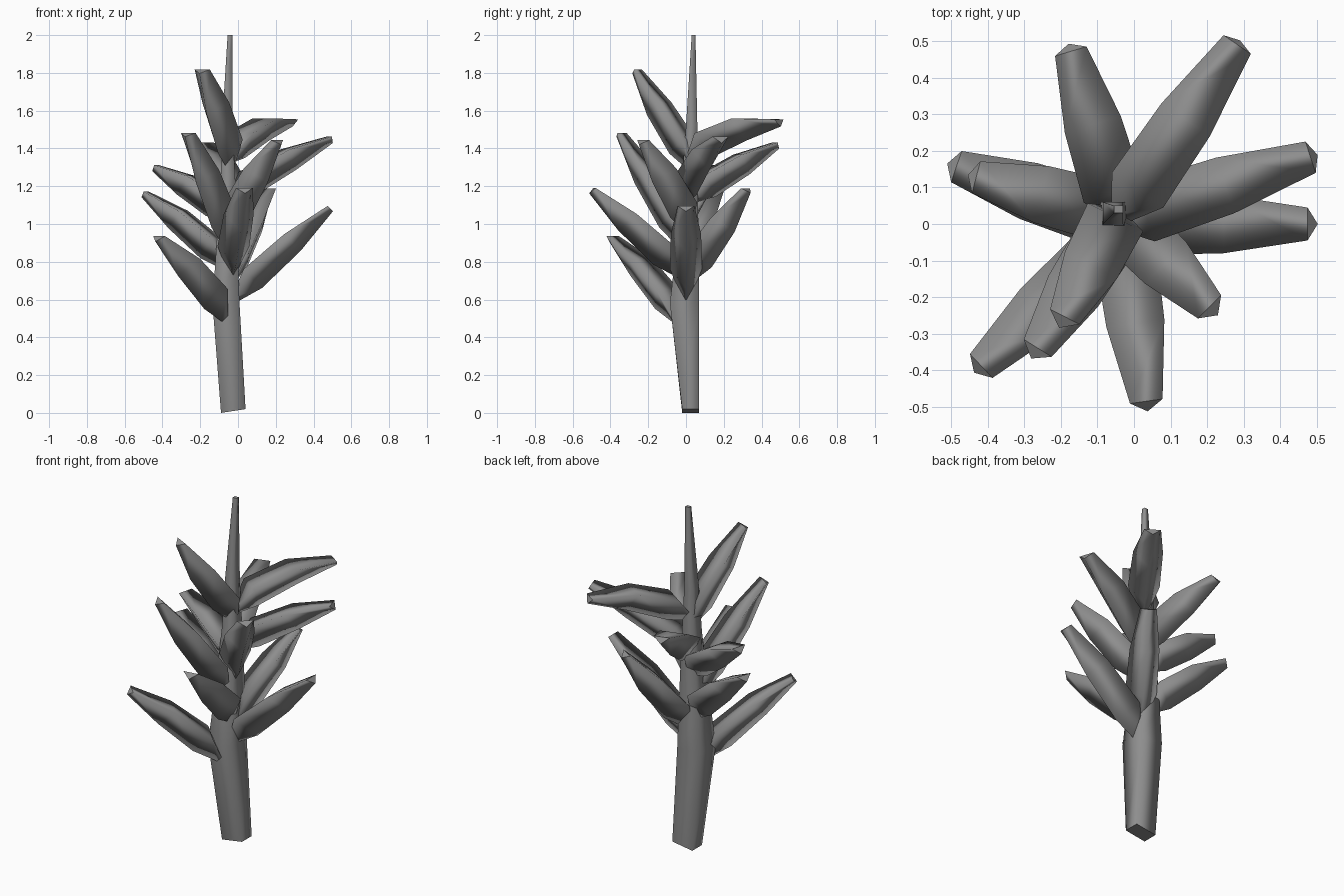
import bpy, bmesh, math
from mathutils import Vector

if "Cube" in bpy.data.objects:
    bpy.data.objects.remove(bpy.data.objects["Cube"])

# Dark grey shared by trunk and leaves
GREY = bpy.data.materials.new("dark_grey")
GREY.diffuse_color = (0.27, 0.27, 0.27, 1)
GREY.use_nodes = True
GREY.node_tree.nodes["Principled BSDF"].inputs["Base Color"].default_value = GREY.diffuse_color


def loft(name, rings):
    """Closed low-poly tube through a list of equal-sized point rings."""
    bm = bmesh.new()
    vs = [[bm.verts.new(p) for p in r] for r in rings]
    n = len(vs[0])
    for a, b in zip(vs, vs[1:]):
        for i in range(n):
            j = (i + 1) % n
            bm.faces.new((a[i], a[j], b[j], b[i])).smooth = True
    caps = [bm.faces.new(vs[0]), bm.faces.new(vs[-1])]
    for e in {e for f in caps for e in f.edges}:
        e.smooth = False
    bmesh.ops.recalc_face_normals(bm, faces=bm.faces)
    me = bpy.data.meshes.new(name)
    bm.to_mesh(me)
    bm.free()
    me.materials.append(GREY)
    ob = bpy.data.objects.new(name, me)
    bpy.context.collection.objects.link(ob)
    return ob


# Trunk: four-sided, widest at the lowest leaves, tapering to a spike
TRUNK = [  # z, x range, y range
    (0.0, -0.09, 0.04, -0.02, 0.07), (0.58, -0.135, 0.008, -0.085, 0.07),
    (0.80, -0.12, 0.0, -0.06, 0.07), (1.25, -0.09, -0.015, -0.02, 0.06),
    (1.52, -0.085, -0.03, 0.0, 0.06), (2.0, -0.055, -0.03, 0.03, 0.05)]
loft("trunk", [[(x0, y0, z), (x1, y0, z + 0.02 * (z == 0)), (x1, y1, z + 0.02 * (z == 0)),
                (x0, y1, z)] for z, x0, x1, y0, y1 in TRUNK])

# Leaf sections: position along leaf, half width, rise of top, drop of keel
SECTIONS = [(0.0, 0.022, 0.025, 0.01), (0.22, 0.085, 0.08, 0.06),
            (0.62, 0.08, 0.058, 0.066), (1.0, 0.045, 0.015, 0.025)]


def leaf(name, base, tip, bow):
    base, tip = Vector(base), Vector(tip)
    axis = tip - base
    side = axis.cross(Vector((0, 0, 1))).normalized()
    up = side.cross(axis).normalized()
    rings = []
    for t, w, rise, drop in SECTIONS:
        c = base + axis * t + up * bow * math.sin(math.pi * t)
        rings.append([c + up * rise - side * w, c + up * rise + side * w,
                      c - up * drop])
    loft(name, rings)


# Leaves from the bottom up: foot, tip, upward bow
LEAVES = [
    ((-0.08, -0.07, 0.49), (-0.425, -0.395, 0.925), 0.02),
    ((-0.02, 0.00, 0.59), (0.485, 0.00, 1.085), 0.012),
    ((-0.02, 0.03, 0.70), (0.17, 0.325, 1.18), 0.0),
    ((-0.03, -0.03, 0.72), (0.035, -0.495, 1.18), 0.01),
    ((-0.08, 0.02, 0.77), (-0.495, 0.16, 1.16), 0.02),
    ((-0.07, -0.03, 0.88), (-0.27, -0.35, 1.475), 0.005),
    ((-0.02, 0.00, 0.96), (0.215, -0.235, 1.435), 0.01),
    ((-0.06, 0.03, 1.02), (-0.44, 0.13, 1.30), 0.02),
    ((-0.04, 0.03, 1.12), (-0.175, 0.48, 1.42), 0.015),
    ((-0.04, 0.01, 1.12), (0.49, 0.185, 1.45), 0.025),
    ((-0.05, 0.02, 1.29), (-0.195, -0.265, 1.81), 0.0),
    ((-0.04, 0.02, 1.33), (0.285, 0.495, 1.54), 0.05),
]
for i, (foot, end, bow) in enumerate(LEAVES):
    leaf(f"leaf_{i + 1}", foot, end, bow)
